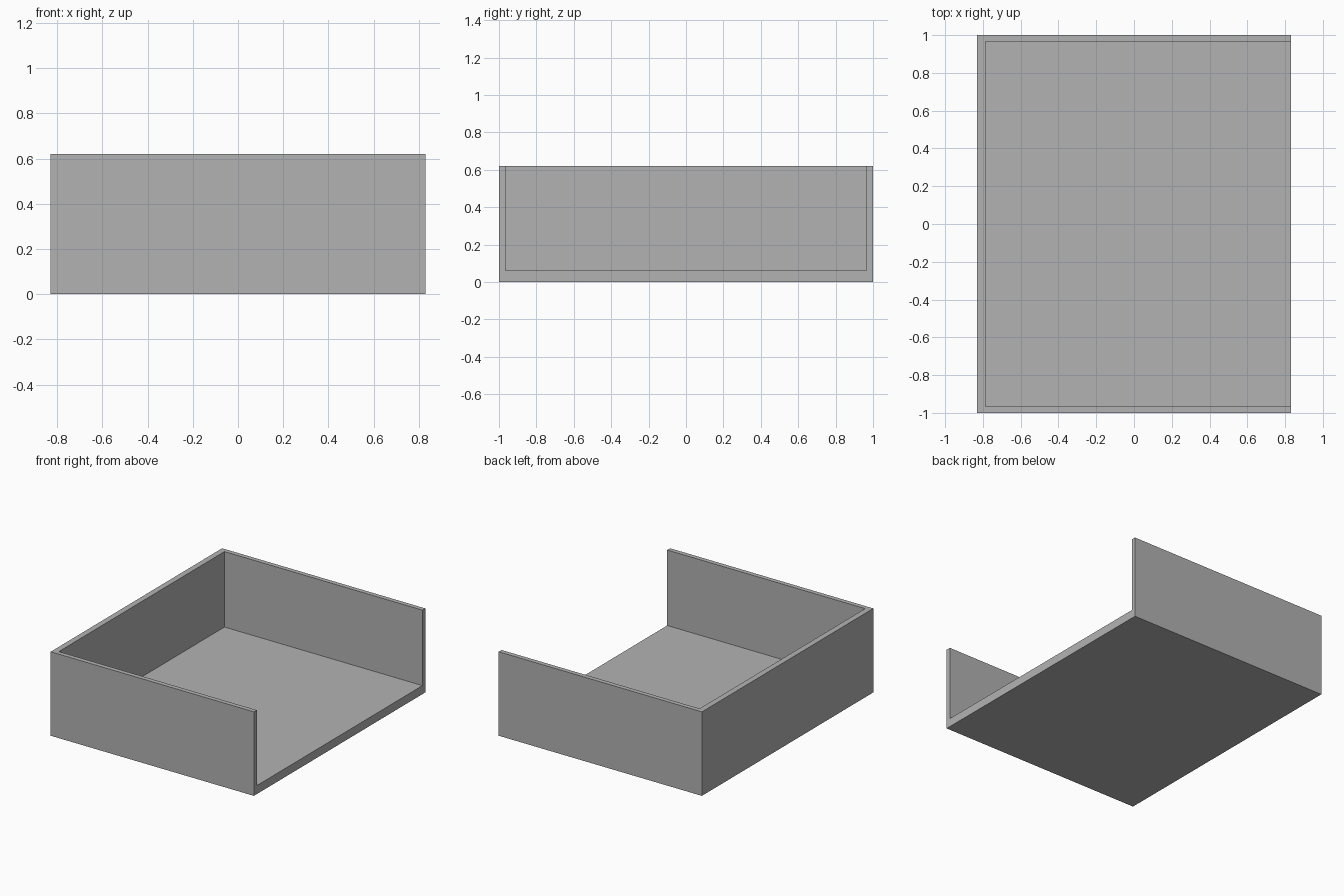
import bpy

if "Cube" in bpy.data.objects:
    bpy.data.objects.remove(bpy.data.objects["Cube"])

# Overall size and wall thicknesses
WIDTH, DEPTH, HEIGHT = 1.66, 2.0, 0.62
FLOOR, SIDE, END = 0.063, 0.034, 0.043


def box(name, low, high):
    """Axis-aligned box between two corners."""
    bpy.ops.mesh.primitive_cube_add(size=1)
    ob = bpy.context.object
    ob.name = name
    for v in ob.data.vertices:
        v.co = [l + (c + 0.5) * (h - l) for c, l, h in zip(v.co, low, high)]
    return ob


grey = bpy.data.materials.new("mid grey")
grey.diffuse_color = (0.448, 0.448, 0.448, 1)
grey.use_nodes = True
grey.node_tree.nodes["Principled BSDF"].inputs["Base Color"].default_value = grey.diffuse_color

# Solid block that becomes the tray
tray = box("open_tray", (-WIDTH / 2, -DEPTH / 2, 0), (WIDTH / 2, DEPTH / 2, HEIGHT))
tray.data.materials.append(grey)

# Hollow, running out through the top and the open right end
hollow = box("hollow_cutter",
             (-WIDTH / 2 + END, -DEPTH / 2 + SIDE, FLOOR),
             (WIDTH / 2 + 0.2, DEPTH / 2 - SIDE, HEIGHT + 0.2))
hollow.data.materials.append(grey)
hollow.hide_render = True

cut = tray.modifiers.new("hollow", 'BOOLEAN')
cut.operation = 'DIFFERENCE'
cut.solver = 'EXACT'
cut.object = hollow
bpy.context.view_layer.objects.active = tray
bpy.ops.object.modifier_apply(modifier=cut.name)
bpy.data.objects.remove(hollow)
